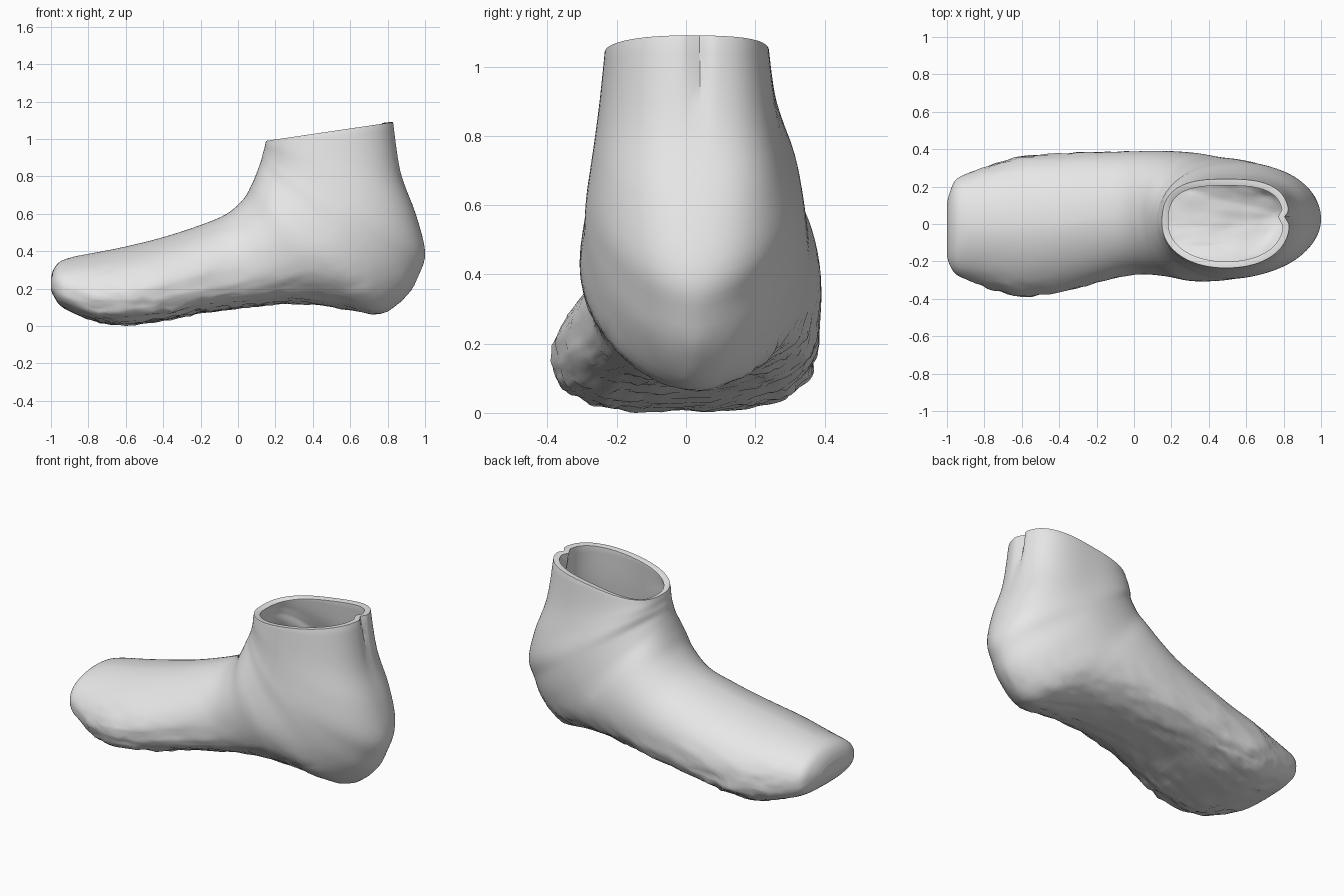
import bpy
import bmesh
import math
from mathutils import Vector, noise

cube = bpy.data.objects.get("Cube")
if cube:
    bpy.data.objects.remove(cube, do_unlink=True)

SIDES = 96
STEPS = 4

# Cross-sections from toe to collar:
# upper x, upper z, sole x, sole z, right edge y, left edge y
SECTIONS = [
    (-1, .26, -1, .19, -.17, .11),
    (-.985, .305, -.985, .16, -.22, .17),
    (-.95, .345, -.95, .11, -.27, .24),
    (-.88, .37, -.87, .065, -.305, .275),
    (-.75, .395, -.74, .02, -.355, .32),
    (-.6, .425, -.6, .005, -.385, .36),
    (-.4, .475, -.4, .03, -.365, .375),
    (-.2, .54, -.2, .07, -.315, .385),
    (-.06, .6, .05, .1, -.27, .39),
    (.03, .68, .3, .12, -.28, .39),
    (.075, .76, .55, .095, -.305, .38),
    (.1, .82, .76, .063, -.305, .36),
    (.115, .86, .9, .16, -.295, .35),
    (.125, .89, .97, .28, -.29, .34),
    (.132, .92, 1, .4, -.28, .325),
    (.14, .945, .95, .6, -.265, .29),
    (.145, .97, .87, .82, -.25, .26),
    (.15, .99, .83, 1.09, -.235, .24),
]


def catmull(a, b, c, d, t):
    """Smooth value between b and c."""
    return b + .5 * t * (c - a + t * (2 * a - 5 * b + 4 * c - d + t * (3 * (b - c) + d - a)))


def ramp(value, low, high):
    t = min(1, max(0, (value - low) / (high - low)))
    return t * t * (3 - 2 * t)


def power(value, exponent):
    return math.copysign(abs(value) ** exponent, value)


def section_at(position):
    i = min(int(position), len(SECTIONS) - 2)
    last = len(SECTIONS) - 1
    keys = [SECTIONS[min(last, max(0, i + k))] for k in (-1, 0, 1, 2)]
    return [catmull(*values, position - i) for values in zip(*keys)]


def ring_points(position):
    """Flat sole, sloping outer toes, narrow heel and squarish collar."""
    ux, uz, sx, sz, right, left = section_at(position)
    upper, sole = Vector((ux, 0, uz)), Vector((sx, 0, sz))
    heel = ramp(position, 7, 11)
    collar = ramp(position, 13, 16)
    toes = ramp(position, 1, 4) * (1 - ramp(position, 6, 9))
    widest = .4 + .1 * heel
    flatness = 3 - 1.2 * heel + .4 * collar
    points = []
    for k in range(SIDES):
        angle = math.tau * k / SIDES
        c, s = math.cos(angle), math.sin(angle)
        n = 2.1 if s > 0 else flatness
        if c > 0:
            n += .7 * collar
        elif s > 0:
            n -= .4 * toes
        reach = 1 - widest if s > 0 else widest
        p = sole.lerp(upper, widest + reach * power(s, 2 / n))
        p.y = (left + right) / 2 + (left - right) / 2 * power(c, 2 / n)
        points.append(p)
    return points


def add_detail(p):
    """Lumpy sole and a vertical groove behind the ankle."""
    rough = (1 - ramp(p.z, .1, .4)) * ramp(p.x, -1, -.7)
    rough *= 1 - .7 * ramp(p.x, .6, .8)
    bump = noise.noise_vector(p * 16) * .012 + noise.noise_vector(p * 40) * .008
    p = p + bump * rough
    if p.x > .7:
        groove = math.exp(-((p.y - .035) / .022) ** 2)
        p.x -= .025 * groove * ramp(p.z, .75, 1.05)
    p.z = max(0, p.z)
    return p


# Foot and ankle shell
bm = bmesh.new()
rings = []
for r in range((len(SECTIONS) - 1) * STEPS + 1):
    rings.append([bm.verts.new(add_detail(p)) for p in ring_points(r / STEPS)])
for a, b in zip(rings, rings[1:]):
    for k in range(SIDES):
        j = (k + 1) % SIDES
        bm.faces.new((a[k], a[j], b[j], b[k]))
bm.faces.new(rings[0])
bmesh.ops.recalc_face_normals(bm, faces=bm.faces)
# Make sure the closed toe faces forward
bm.faces.ensure_lookup_table()
bm.normal_update()
if bm.faces[-1].normal.x > 0:
    bmesh.ops.reverse_faces(bm, faces=bm.faces)

mesh = bpy.data.meshes.new("sock_shell")
bm.to_mesh(mesh)
bm.free()
shell = bpy.data.objects.new("sock_shell", mesh)
bpy.context.collection.objects.link(shell)

# Pale grey material
colour = (.8, .8, .8, 1)
grey = bpy.data.materials.new("pale_grey")
grey.use_nodes = True
grey.diffuse_color = colour
for node in grey.node_tree.nodes:
    if node.type == 'BSDF_PRINCIPLED':
        node.inputs["Base Color"].default_value = colour
mesh.materials.append(grey)

bpy.ops.object.select_all(action='DESELECT')
shell.select_set(True)
bpy.context.view_layer.objects.active = shell
bpy.ops.object.shade_smooth_by_angle(angle=math.radians(40))

# Wall thickness with a rounded collar rim
wall = shell.modifiers.new("wall", 'SOLIDIFY')
wall.thickness = .035
wall.offset = -1
rim = shell.modifiers.new("rounded_rim", 'BEVEL')
rim.width = .012
rim.segments = 3
rim.limit_method = 'ANGLE'
rim.angle_limit = math.radians(65)
